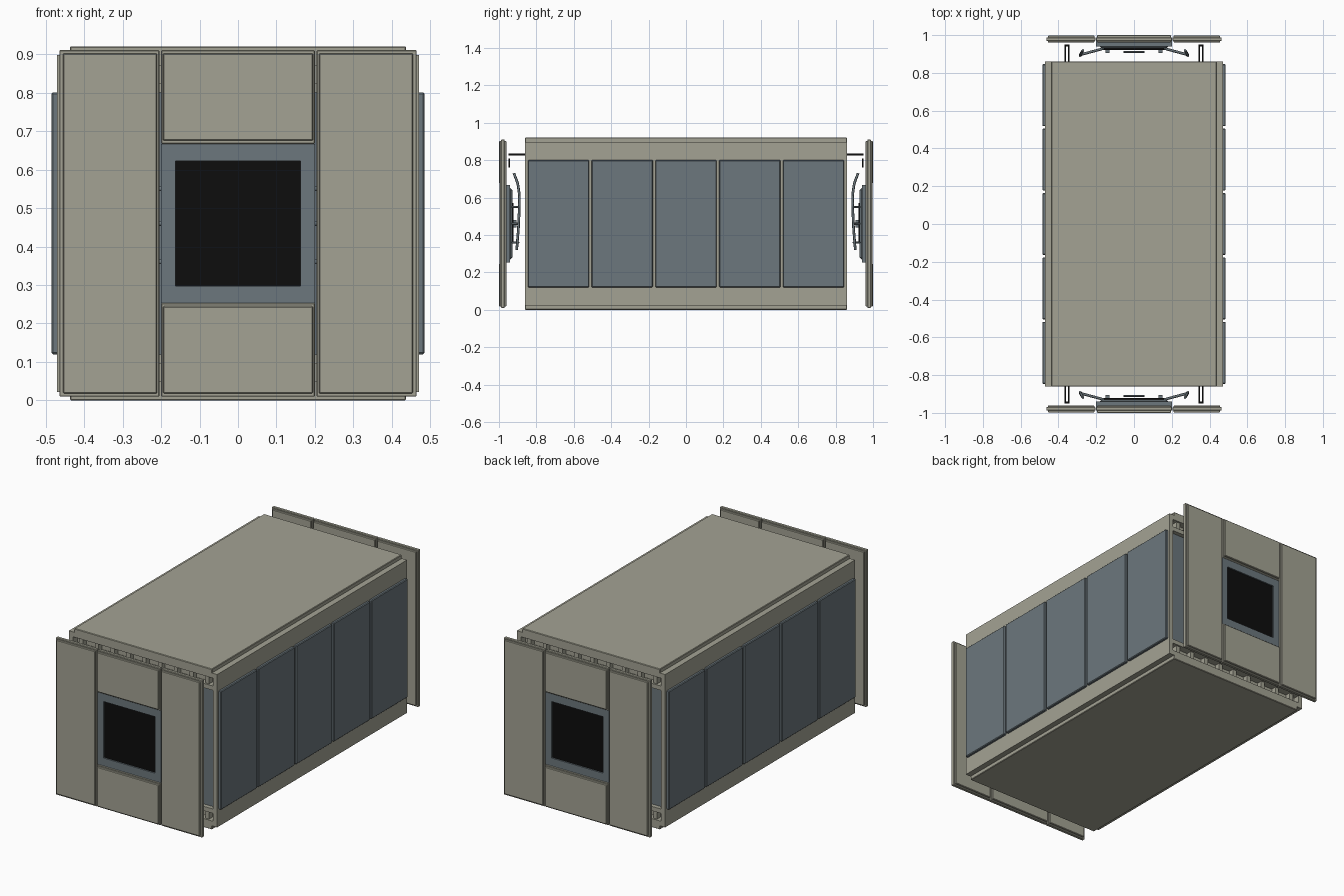
import bpy
from mathutils import Vector

cube = bpy.data.objects.get("Cube")
if cube:
    bpy.data.objects.remove(cube, do_unlink=True)


def material(name, r, g, b):
    m = bpy.data.materials.new(name)
    m.use_nodes = True
    m.diffuse_color = (r, g, b, 1)
    m.node_tree.nodes["Principled BSDF"].inputs["Base Color"].default_value = (r, g, b, 1)
    return m


tan = material("warm grey shell", 0.37, 0.365, 0.295)
blue = material("blue grey panel", 0.15, 0.185, 0.205)
black = material("black", 0.004, 0.004, 0.004)


def box(name, x, y, z, mat, bevel=0):
    """Box from (min, max) ranges on each axis, with an optional chamfer."""
    x, y, z = sorted(x), sorted(y), sorted(z)
    bpy.ops.mesh.primitive_cube_add(size=1)
    ob = bpy.context.object
    ob.name = name
    lo, hi = Vector((x[0], y[0], z[0])), Vector((x[1], y[1], z[1]))
    for v in ob.data.vertices:
        v.co = (lo + hi) / 2 + v.co * (hi - lo)
    ob.data.materials.append(mat)
    if bevel:
        mod = ob.modifiers.new("chamfer", "BEVEL")
        mod.width = bevel
        mod.segments = 1
    return ob


def tube(name, points, radius, mat):
    """Round bar swept along a smooth path."""
    cu = bpy.data.curves.new(name, "CURVE")
    cu.dimensions = "3D"
    cu.bevel_depth = radius
    cu.bevel_resolution = 1
    cu.resolution_u = 5
    cu.use_fill_caps = True
    sp = cu.splines.new("BEZIER")
    sp.bezier_points.add(len(points) - 1)
    for bp, p in zip(sp.bezier_points, points):
        bp.co = p
        bp.handle_left_type = bp.handle_right_type = "AUTO"
    cu.materials.append(mat)
    ob = bpy.data.objects.new(name, cu)
    bpy.context.collection.objects.link(ob)
    return ob


# Main hull: closed core, end frames, roof and floor plates
box("hull_core", (-0.47, 0.47), (-0.82, 0.82), (0.022, 0.898), tan)
box("roof_plate", (-0.437, 0.437), (-0.86, 0.86), (0.89, 0.92), tan, 0.003)
box("floor_plate", (-0.437, 0.437), (-0.86, 0.86), (0, 0.03), tan, 0.003)

# Row of panels on each long side
for side in (-1, 1):
    for i in range(5):
        mid = (i - 2) * 0.341
        box("side_panel", (side * 0.46, side * 0.485), (mid - 0.164, mid + 0.164),
            (0.12, 0.80), blue, 0.004)

for end in (-1, 1):
    def Y(a, b):
        return end * a, end * b

    # Recessed end wall with surrounding frame
    box("end_wall", (-0.44, 0.44), Y(0.81, 0.835), (0.1, 0.82), blue)
    for z0, z1 in ((0.022, 0.05), (0.095, 0.12), (0.80, 0.825), (0.87, 0.898)):
        box("end_beam", (-0.47, 0.47), Y(0.81, 0.86), (z0, z1), tan)
    for side in (-1, 1):
        box("end_post", (side * 0.445, side * 0.47), Y(0.81, 0.86), (0.022, 0.898), tan)
    # Short webs between the paired beams
    for i in range(9):
        x = (i - 4) * 0.1
        for z0, z1 in ((0.045, 0.1), (0.82, 0.875)):
            box("beam_web", (x - 0.012, x + 0.012), Y(0.81, 0.85), (z0, z1), tan)

    # Outer door wings: thin rim around a thicker slab
    for side in (-1, 1):
        box("wing_rim", (side * 0.204, side * 0.464), Y(0.97, 0.988),
            (0.01, 0.91), tan, 0.002)
        box("wing_slab", (side * 0.21, side * 0.455), Y(0.96, 0.997),
            (0.018, 0.902), tan, 0.003)

    # Middle door, above and below the window
    for z0, z1 in ((0.01, 0.253), (0.667, 0.91)):
        box("middle_rim", (-0.2, 0.2), Y(0.97, 0.988), (z0, z1), tan, 0.002)
        box("middle_slab", (-0.195, 0.195), Y(0.96, 1.0), (z0 + 0.008, z1 - 0.008), tan, 0.003)

    # Window frame and dark pane
    for side in (-1, 1):
        box("window_jamb", (side * 0.163, side * 0.2), Y(0.94, 0.985), (0.253, 0.667), blue)
    for z0, z1 in ((0.253, 0.298), (0.622, 0.667)):
        box("window_rail", (-0.163, 0.163), Y(0.94, 0.985), (z0, z1), blue)
    box("window_pane", (-0.163, 0.163), Y(0.955, 0.977), (0.298, 0.622), black)
    box("window_back", (-0.18, 0.18), Y(0.928, 0.956), (0.27, 0.65), blue, 0.01)
    box("inner_screen", (-0.16, 0.16), Y(0.922, 0.935), (0.36, 0.57), black)

    # Curved handles, struts and hinge rails behind the door
    for side in (-1, 1):
        path = [(0.27, 0.92, 0.73), (0.282, 0.897, 0.66), (0.285, 0.893, 0.5),
                (0.28, 0.905, 0.32)]
        tube("curved_handle", [(side * x, end * y, z) for x, y, z in path], 0.007, blue)
        for z in (0.36, 0.46, 0.55):
            tube("handle_strut", [(side * 0.15, end * 0.932, z),
                                  (side * 0.28, end * 0.897, z)], 0.007, blue)
        for x in (0.345, 0.365):
            box("hinge_rail", (side * (x - 0.004), side * (x + 0.004)), Y(0.84, 0.95),
                (0.825, 0.835), black)
        box("hinge_pin", (side * 0.35, side * 0.36), Y(0.941, 0.949), (0.76, 0.81), black)
        box("grip_mount", (side * 0.13, side * 0.15), Y(0.905, 0.93), (0.44, 0.48), blue)
    tube("centre_grip", [(-0.055, end * 0.91, 0.46), (0.055, end * 0.91, 0.46)], 0.005, blue)
